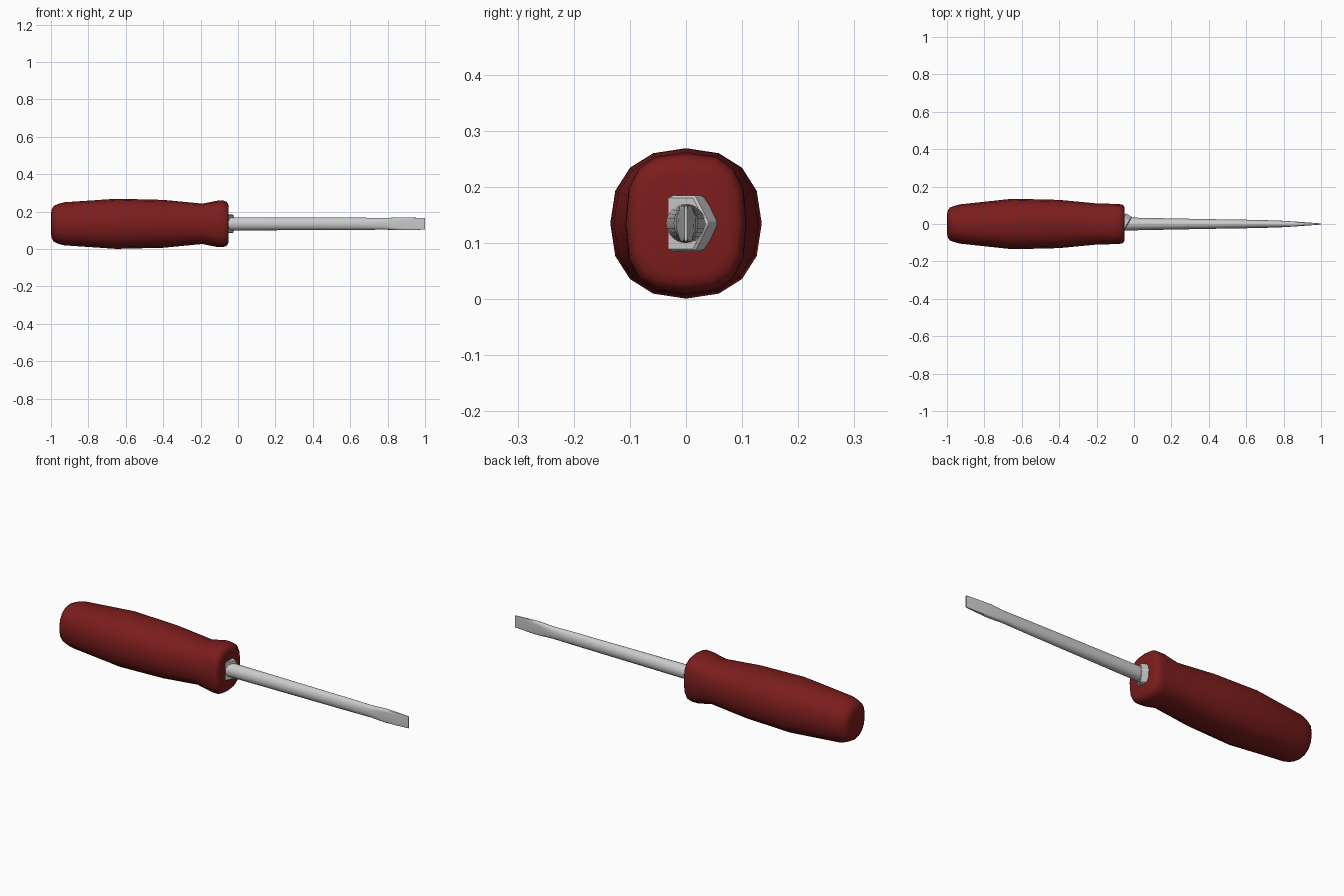
import bpy, bmesh
from math import sin, cos, pi, radians, copysign

if "Cube" in bpy.data.objects:
    bpy.data.objects.remove(bpy.data.objects["Cube"])

AXIS_Z = 0.135


def section(x, ry, rz, n, sides):
    """Superellipse ring across the x axis; n = 2 is round, larger is squarer."""
    pts = []
    for i in range(sides):
        a = 2 * pi * i / sides
        c, s = cos(a), sin(a)
        pts.append((x, copysign(ry * abs(c) ** (2 / n), c),
                    AXIS_Z + copysign(rz * abs(s) ** (2 / n), s)))
    return pts


def loft(name, rings, sides, angle, mat=None):
    bm = bmesh.new()
    loops = [[bm.verts.new(p) for p in section(*r, sides)] for r in rings]
    for a, b in zip(loops, loops[1:]):
        for i in range(sides):
            j = (i + 1) % sides
            bm.faces.new((a[i], a[j], b[j], b[i]))
    bm.faces.new(loops[0])
    bm.faces.new(loops[-1])
    bmesh.ops.recalc_face_normals(bm, faces=bm.faces)
    me = bpy.data.meshes.new(name)
    bm.to_mesh(me)
    bm.free()
    ob = bpy.data.objects.new(name, me)
    bpy.context.collection.objects.link(ob)
    if mat:
        me.materials.append(mat)
    bpy.ops.object.select_all(action='DESELECT')
    bpy.context.view_layer.objects.active = ob
    ob.select_set(True)
    bpy.ops.object.shade_smooth_by_angle(angle=radians(angle))
    return ob


red = bpy.data.materials.new("red_plastic")
red.diffuse_color = (0.2, 0.012, 0.012, 1)
red.use_nodes = True
red.node_tree.nodes["Principled BSDF"].inputs["Base Color"].default_value = red.diffuse_color

# Grip: rounded butt, swollen middle, waist and flared squarish front
loft("handle", [
    (-1.00, 0.045, 0.050, 2.3), (-0.997, 0.068, 0.075, 2.3),
    (-0.985, 0.088, 0.096, 2.3), (-0.96, 0.097, 0.107, 2.3),
    (-0.93, 0.105, 0.115, 2.3), (-0.65, 0.135, 0.134, 2.3),
    (-0.40, 0.129, 0.128, 2.3), (-0.19, 0.109, 0.108, 2.5),
    (-0.11, 0.108, 0.124, 2.8), (-0.08, 0.107, 0.125, 2.8),
    (-0.062, 0.103, 0.118, 2.8), (-0.053, 0.094, 0.107, 2.8),
    (-0.05, 0.080, 0.092, 2.8)], 16, 50, red)

# Hexagonal collar with a chamfered front edge, points up and down
bpy.ops.mesh.primitive_cylinder_add(vertices=6, radius=0.057, depth=0.04,
                                    location=(-0.055, 0, AXIS_Z),
                                    rotation=(0, pi / 2, 0))
collar = bpy.context.object
collar.name = "hex_collar"
zs = [(collar.matrix_world @ v.co).z for v in collar.data.vertices]
if max(zs) - AXIS_Z < 0.055:
    collar.rotation_euler = (pi / 6, pi / 2, 0)
bev = collar.modifiers.new("chamfer", 'BEVEL')
bev.width = 0.004
bev.segments = 1

# Round shaft flattening into the wedge blade
loft("shaft_and_blade", [
    (-0.06, 0.035, 0.035, 2), (0.40, 0.026, 0.034, 2),
    (0.65, 0.022, 0.033, 2), (0.78, 0.018, 0.031, 2.3),
    (0.86, 0.013, 0.034, 5), (0.93, 0.008, 0.033, 7),
    (1.00, 0.003, 0.031, 9)], 24, 30)
